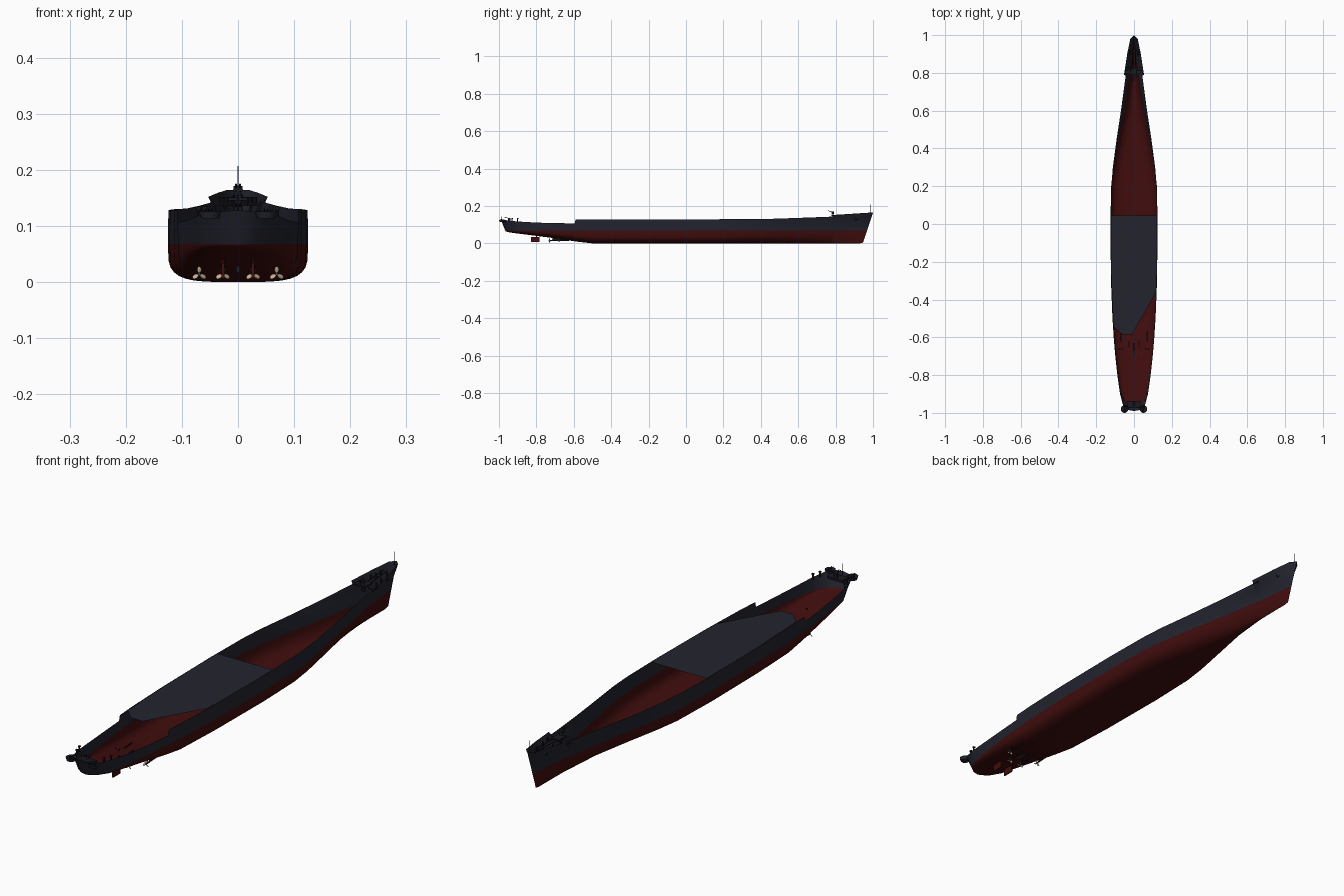
import bpy, bmesh, math
from mathutils import Vector, Matrix

if "Cube" in bpy.data.objects:
    bpy.data.objects.remove(bpy.data.objects["Cube"])


def material(name, r, g, b):
    m = bpy.data.materials.new(name)
    m.diffuse_color = (r, g, b, 1)
    m.use_nodes = True
    m.node_tree.nodes["Principled BSDF"].inputs["Base Color"].default_value = (r, g, b, 1)
    return m


GREY = material("dark blue grey", .016, .017, .027)
RED = material("hull red", .052, .004, .004)
CREAM = material("propeller cream", .55, .42, .3)
BLACK = material("fitting black", .009, .009, .013)


def finish(name, bm, *mats, smooth=False):
    mesh = bpy.data.meshes.new(name)
    bm.to_mesh(mesh)
    bm.free()
    obj = bpy.data.objects.new(name, mesh)
    bpy.context.collection.objects.link(obj)
    for m in mats:
        mesh.materials.append(m)
    if smooth:
        bpy.ops.object.select_all(action='DESELECT')
        obj.select_set(True)
        bpy.context.view_layer.objects.active = obj
        bpy.ops.object.shade_smooth_by_angle(angle=math.radians(35))
    return obj


def add_box(bm, centre, size):
    bmesh.ops.create_cube(bm, size=1, matrix=Matrix.Translation(centre) @ Matrix.Diagonal((*size, 1)))


def add_rod(bm, a, b, radius, tip=None, sides=8):
    a, b = Vector(a), Vector(b)
    turn = (b - a).to_track_quat('Z', 'Y').to_matrix().to_4x4()
    bmesh.ops.create_cone(bm, cap_ends=True, segments=sides, radius1=radius,
                          radius2=radius if tip is None else tip, depth=(b - a).length,
                          matrix=Matrix.Translation((a + b) / 2) @ turn)


# Hull: y, keel height, waterline half width, rim half width, fullness, rim height
STATIONS = [
    (-.99, .064, 0, 0, 2, .128), (-.985, .063, .02, .03, 2, .126), (-.96, .058, .045, .058, 2.2, .122),
    (-.9, .052, .068, .074, 2.5, .117), (-.8, .04, .084, .088, 3, .111), (-.7, .027, .097, .099, 3.2, .108),
    (-.595, .011, .107, .108, 3.5, .107), (-.59, .01, .107, .108, 3.5, .128), (-.5, 0, .114, .114, 3.8, .128),
    (-.3, 0, .122, .121, 4, .128), (0, 0, .125, .124, 4, .128), (.2, 0, .121, .12, 3.7, .129),
    (.3, 0, .11, .112, 3.2, .13), (.45, 0, .083, .092, 2.6, .131), (.6, 0, .054, .069, 2, .136),
    (.785, 0, .023, .044, 1.6, .143), (.79, 0, .022, .053, 1.6, .152), (.9, 0, .01, .036, 1.5, .159),
    (.98, 0, .004, .02, 1.5, .164), (1, .004, 0, 0, 1.5, .165)]
WATER, BILGE, SIDE = .068, 8, 3


def half_section(y, keel, water, rim, full, top):
    pts = []
    for i in range(BILGE + 1):
        a = i / BILGE * math.pi / 2
        pts.append((water * math.sin(a) ** (2 / full),
                    keel + (WATER - keel) * (1 - max(math.cos(a), 0) ** (2 / full))))
    for i in range(1, SIDE + 1):
        t = i / SIDE
        pts.append((water + (rim - water) * t ** 1.3, WATER + (top - WATER) * t))
    # raked stem and counter stern
    rake = -.055 * max(0, (y - .75) / .25) + .05 * max(0, (-y - .88) / .11)
    return [Vector((x, y + rake * (1 - z / top), z)) for x, z in pts]


bm = bmesh.new()
rings = []
for s in STATIONS:
    half = half_section(*s)
    left = [bm.verts.new((-p.x, p.y, p.z)) for p in reversed(half[1:])]
    rings.append(left + [bm.verts.new(p) for p in half])
for a, b in zip(rings, rings[1:]):
    for j in range(len(a) - 1):
        f = bm.faces.new((a[j], a[j + 1], b[j + 1], b[j]))
        f.material_index = 0 if SIDE <= j < len(a) - 1 - SIDE else 1
bmesh.ops.remove_doubles(bm, verts=bm.verts, dist=.00005)
bmesh.ops.recalc_face_normals(bm, faces=bm.faces)
finish("hull", bm, RED, GREY, smooth=True)

# Partial main deck with an oblique after edge
bm = bmesh.new()
outline = [(.122, .045), (.123, -.1), (.12, -.3), (.117, -.36), (-.01, -.585), (-.063, -.585),
           (-.109, -.54), (-.12, -.3), (-.123, -.1), (-.122, .045)]
bm.faces.new([bm.verts.new((x, y, .1275)) for x, y in reversed(outline)])
finish("main_deck", bm, GREY)


# Propellers, shafts and rudders
def propeller(name, x, y, z):
    bm = bmesh.new()
    add_rod(bm, (x, y + .005, z), (x, y - .007, z), .003, .001)
    for k in range(3):
        m = (Matrix.Translation((x, y, z)) @ Matrix.Rotation(k * math.tau / 3, 4, 'Y')
             @ Matrix.Translation((0, 0, .008)) @ Matrix.Rotation(.5, 4, 'Z')
             @ Matrix.Diagonal((.0045, .0012, .006, 1)))
        bmesh.ops.create_uvsphere(bm, u_segments=10, v_segments=6, radius=1, matrix=m)
    finish(name, bm, CREAM, smooth=True)


for side, s in (("left", 1), ("right", -1)):
    for place, x, y in (("outer", .069, -.68), ("inner", .027, -.73)):
        propeller(f"{place}_propeller_{side}", s * x, y, .014)
        bm = bmesh.new()
        add_rod(bm, (s * x, y, .014), (s * x, y + .11, .02), .003)
        add_rod(bm, (s * x, y + .015, .014), (s * x * 1.15, y + .02, .034), .0018)
        add_rod(bm, (s * x, y + .015, .014), (s * x * .85, y + .02, .034), .0018)
        finish(f"{place}_shaft_{side}", bm, BLACK)
    bm = bmesh.new()
    add_box(bm, (s * .027, -.805, .02), (.005, .046, .028))
    add_rod(bm, (s * .027, -.8, .02), (s * .027, -.8, .045), .003)
    finish(f"rudder_{side}", bm, RED)

bm = bmesh.new()
add_box(bm, (0, -.67, .024), (.008, .08, .014))
finish("centre_skeg", bm, BLACK)


# Light gun mount: pedestal, shield and twin barrels
def gun(name, x, y, z, aim, size=1):
    bm = bmesh.new()
    add_rod(bm, (x, y, z), (x, y, z + .008 * size), .007 * size, .004 * size, 12)
    add_box(bm, (x, y, z + .011 * size), (.013 * size, .012 * size, .008 * size))
    for s in (-1, 1):
        bx = x + s * .003 * size
        add_rod(bm, (bx, y, z + .012 * size), (bx, y + aim * .022 * size, z + .018 * size), .0013 * size)
    finish(name, bm, BLACK)


# Stern sponsons: tapered open tubs
for side, s in (("left", 1), ("right", -1)):
    bm = bmesh.new()
    base = Matrix.Translation((s * .05, -.98, .113))
    floor = bmesh.ops.create_circle(bm, cap_ends=True, segments=20, radius=.016, matrix=base)
    rim = bmesh.ops.extrude_face_region(bm, geom=list(bm.faces))
    top = [v for v in rim["geom"] if isinstance(v, bmesh.types.BMVert)]
    for v in top:
        v.co = Vector((s * .05 + (v.co.x - s * .05) * 1.25, -.98 + (v.co.y + .98) * 1.25, .126))
    bmesh.ops.delete(bm, geom=[f for f in bm.faces if all(v in top for v in f.verts)], context='FACES')
    finish(f"stern_tub_{side}", bm, GREY, smooth=True)
    gun(f"stern_tub_gun_{side}", s * .05, -.975, .114, -1, .9)
    # small rail-side fittings
    bm = bmesh.new()
    for y, x in ((-.93, .06), (-.9, .07)):
        add_rod(bm, (s * x, y, .112), (s * x, y, .132), .003)
        add_box(bm, (s * x, y, .132), (.008, .008, .005))
    finish(f"stern_fittings_{side}", bm, BLACK)
    # forecastle bollards, anchor gear and anchor
    bm = bmesh.new()
    for y, x in ((.83, .03), (.87, .022), (.92, .014)):
        add_rod(bm, (s * x, y, .136), (s * x, y, .152), .004, sides=10)
    add_rod(bm, (s * .009, .82, .146), (s * .007, .93, .154), .002)
    add_box(bm, (s * .032, .805, .139), (.03, .022, .004))
    finish(f"anchor_gear_{side}", bm, BLACK)
    bm = bmesh.new()
    add_rod(bm, (s * .021, .905, .125), (s * .027, .905, .145), .0025)
    add_rod(bm, (s * .021, .893, .128), (s * .021, .917, .128), .0025)
    finish(f"anchor_{side}", bm, BLACK)

gun("stern_gun", 0, -.945, .12, -1, 1.1)
gun("bow_gun", 0, .785, .153, -1, 1.2)

# Platforms, staffs and crosspieces
bm = bmesh.new()
add_box(bm, (0, .8, .148), (.034, .045, .006))
add_rod(bm, (0, .79, .125), (0, .79, .15), .008)
finish("bow_gun_platform", bm, BLACK)
bm = bmesh.new()
add_box(bm, (0, -.955, .114), (.07, .035, .01))
finish("stern_platform", bm, BLACK)
bm = bmesh.new()
add_rod(bm, (0, .985, .155), (0, .985, .207), .0016, .0008)
finish("bow_staff", bm, BLACK)
bm = bmesh.new()
add_rod(bm, (0, -.984, .118), (0, -.984, .16), .0016, .0008)
finish("stern_staff", bm, BLACK)
